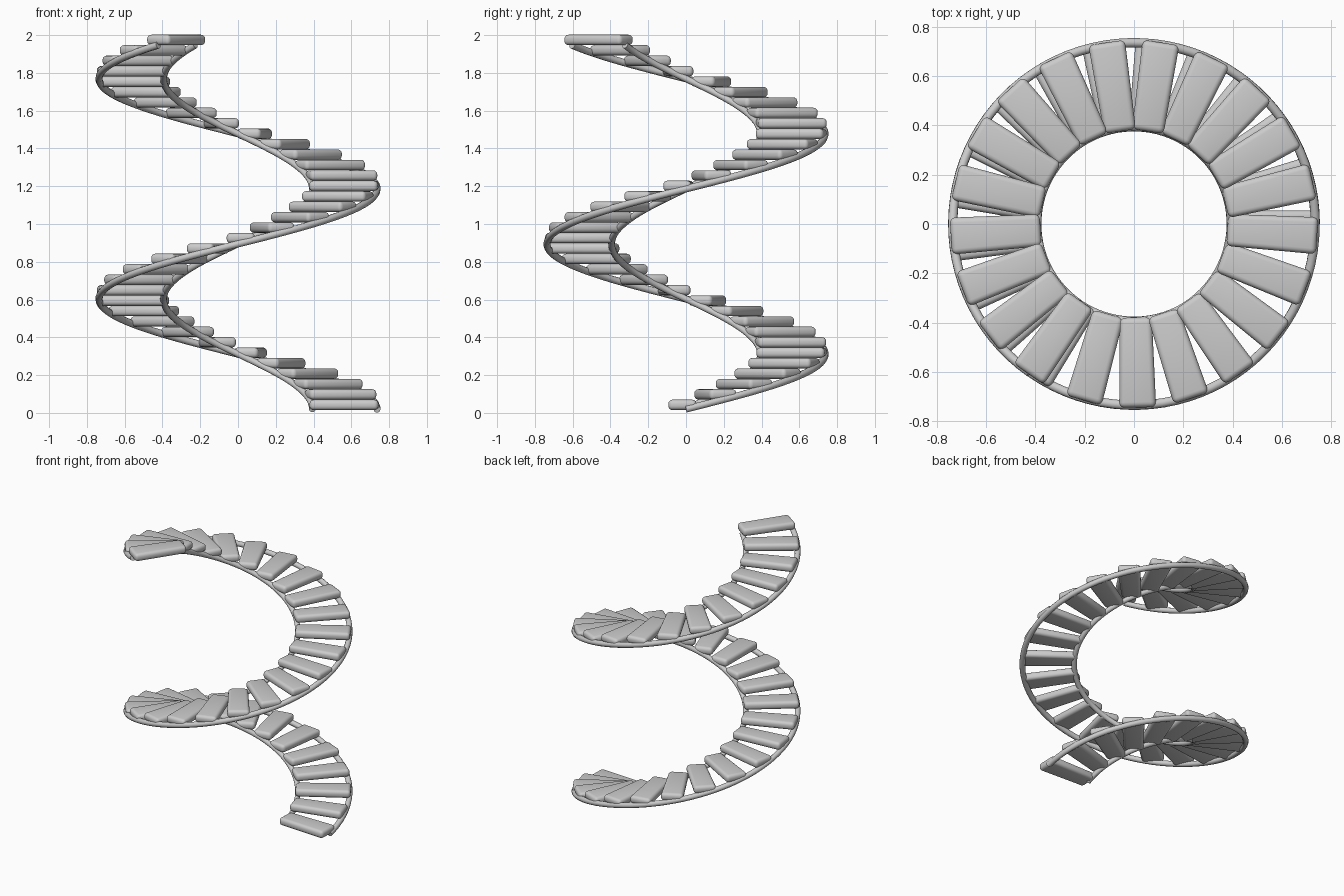
import bpy, bmesh
from math import cos, sin, radians
from mathutils import Matrix

if "Cube" in bpy.data.objects:
    bpy.data.objects.remove(bpy.data.objects["Cube"])

PITCH = 1.166                       # rise per full turn
STEPS, TURN, START = 36, radians(17.04), radians(-1.5)
RISE = 0.0552


def smooth(obj):
    bpy.ops.object.select_all(action='DESELECT')
    obj.select_set(True)
    bpy.context.view_layer.objects.active = obj
    bpy.ops.object.shade_smooth_by_angle(angle=radians(40))


# helical stringer swept as a round tube
def stringer(name, radius, tube, end=595, count=150):
    cu = bpy.data.curves.new(name, 'CURVE')
    cu.dimensions = '3D'
    cu.bevel_depth = tube
    cu.bevel_resolution = 3
    cu.use_fill_caps = True
    sp = cu.splines.new('POLY')
    sp.points.add(count - 1)
    for i, p in enumerate(sp.points):
        deg = end * i / (count - 1)
        a = radians(deg)
        p.co = (radius * cos(a), radius * sin(a), 0.02 + PITCH * deg / 360, 1)
    obj = bpy.data.objects.new(name, cu)
    bpy.context.collection.objects.link(obj)
    bpy.ops.object.select_all(action='DESELECT')
    obj.select_set(True)
    bpy.context.view_layer.objects.active = obj
    bpy.ops.object.convert(target='MESH')
    smooth(bpy.context.view_layer.objects.active)


stringer("outer_stringer", 0.736, 0.019)
stringer("inner_stringer", 0.394, 0.018)

# one rounded, slightly tapered tread shared by every step
bm = bmesh.new()
bmesh.ops.create_cube(bm, size=1)
for v in bm.verts:
    width = 0.15 if v.co.x > 0 else 0.13
    v.co = (0.5625 + v.co.x * 0.365, v.co.y * width, v.co.z * 0.055)
bmesh.ops.bevel(bm, geom=bm.edges[:], offset=0.022, segments=4,
                profile=0.5, affect='EDGES')
tread_mesh = bpy.data.meshes.new("tread")
bm.to_mesh(tread_mesh)
bm.free()

# treads climbing the helix
for k in range(STEPS):
    tread = bpy.data.objects.new(f"tread_{k + 1:02d}", tread_mesh)
    bpy.context.collection.objects.link(tread)
    tread.matrix_world = (Matrix.Translation((0, 0, 0.0425 + k * RISE))
                          @ Matrix.Rotation(START + k * TURN, 4, 'Z'))
    if k == 0:
        tread_mesh.shade_smooth()
